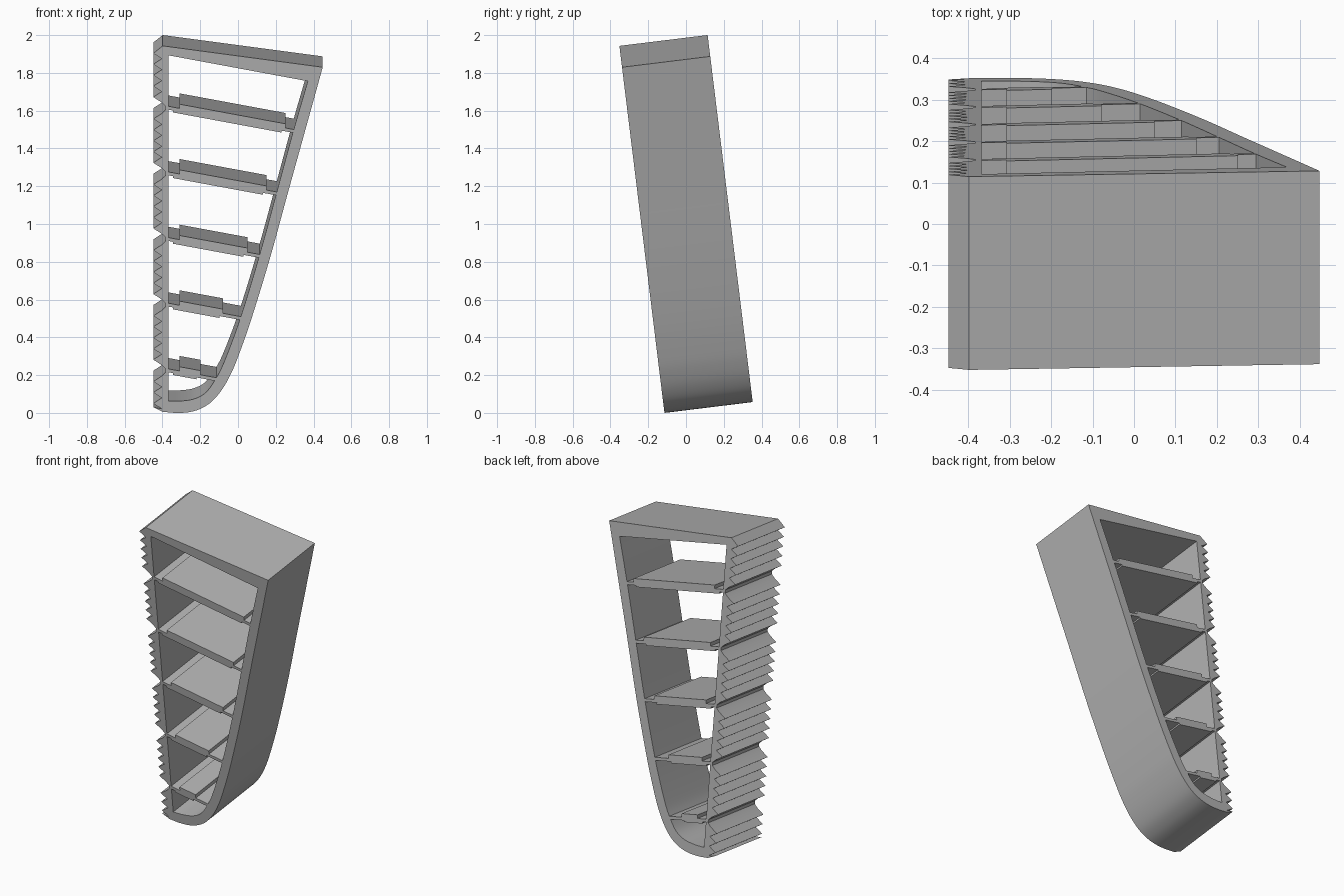
import bpy, bmesh, math
from mathutils import Vector

if "Cube" in bpy.data.objects:
    bpy.data.objects.remove(bpy.data.objects["Cube"], do_unlink=True)

TILT = math.radians(7)      # lean of the whole part
DEPTH = 0.4705              # extrusion length
LEFT = -0.37                # inner face of the toothed wall
SLOPE = 0.185               # fall of the ribs to the right
PITCH = 0.3475              # rib spacing
RIB_TOP = 1.634             # upper edge of the highest rib
RIB_ENDS = [0.25, 0.15, 0.048, -0.08, -0.2]


def smooth_path(pts, steps=6):
    """Catmull-Rom samples through the points."""
    p = [Vector(q) for q in pts]
    p = [2 * p[0] - p[1]] + p + [2 * p[-1] - p[-2]]
    out = []
    for a, b, c, d in zip(p, p[1:], p[2:], p[3:]):
        for i in range(steps):
            t = i / steps
            out.append(0.5 * (2 * b + (c - a) * t + (2 * a - 5 * b + 4 * c - d) * t ** 2
                              + (3 * b - a - 3 * c + d) * t ** 3))
    return [(v.x, v.y) for v in out] + [tuple(pts[-1])]


# Curved wall, outer and inner edge, from top to bottom
outer = smooth_path([(0.447, 1.83), (0.35, 1.48), (0.264, 1.17), (0.168, 0.82), (0.068, 0.493),
                     (0, 0.3), (-0.04, 0.205), (-0.085, 0.125), (-0.14, 0.06), (-0.2, 0.022),
                     (-0.26, 0.004), (-0.33, 0), (-0.4, 0.006)])
inner = smooth_path([(0.368, 1.756), (0.288, 1.48), (0.204, 1.17), (0.108, 0.82), (0.008, 0.493),
                     (-0.075, 0.27), (-0.12, 0.18), (-0.17, 0.11), (-0.23, 0.075), (-0.3, 0.063),
                     (LEFT, 0.062)])


def wall_x(z):
    """Inner edge of the curved wall at a height."""
    for (x0, z0), (x1, z1) in zip(inner, inner[1:]):
        if z0 >= z >= z1 and z0 > z1:
            return x0 + (x1 - x0) * (z0 - z) / (z0 - z1)
    return inner[0][0]


def rib_edge(k, start, end, hinge, middle):
    """Edge of rib k, left to right: thin hinge, thick middle, thin hinge."""
    def line(x, drop):
        return (x, RIB_TOP - k * PITCH - SLOPE * (x + 0.31) - drop)
    x = end
    for _ in range(20):
        x = wall_x(line(x, hinge)[1])
    return [line(LEFT, hinge), line(start, hinge), line(start, middle),
            line(end, middle), line(end, hinge), line(x, hinge)]


# Toothed edge, from bottom to top, with a notch at each rib
period = PITCH / 6
teeth = [(-0.45, 0.03)]
notch_low = RIB_TOP - 4 * PITCH - 0.02
for j in range(-3, 30):
    z = notch_low + j * period
    if j % 6 == 0:
        teeth += [(-0.405, z - period / 2), (-0.385, z - period / 6),
                  (-0.385, z + period / 6)]
    else:
        teeth += [(-0.405, z - period / 2), (-0.45, z)]
teeth += [(-0.4, 1.943)]

# Openings between the ribs
loops = [outer + teeth]
ceiling = [(LEFT, 1.893), inner[0]]
for k, end in enumerate(RIB_ENDS):
    floor = rib_edge(k, -0.31, end, 0.022, 0)
    wall = [p for p in inner if ceiling[-1][1] - 0.004 > p[1] > floor[-1][1] + 0.004]
    loops.append(ceiling + wall + floor[::-1])
    ceiling = rib_edge(k, -0.345, end - 0.02, 0.04, 0.05)
loops.append(ceiling + [p for p in inner if p[1] < ceiling[-1][1] - 0.004])

# Filled and extruded profile
curve = bpy.data.curves.new("ribbed_finger_profile", "CURVE")
curve.dimensions = "2D"
curve.fill_mode = "BOTH"
curve.extrude = DEPTH / 2
for pts in loops:
    s = curve.splines.new("POLY")
    s.points.add(len(pts) - 1)
    for sp, (x, z) in zip(s.points, pts):
        sp.co = (x, z / math.cos(TILT), 0, 1)
    s.use_cyclic_u = True
profile = bpy.data.objects.new("ribbed_finger_profile", curve)
bpy.context.collection.objects.link(profile)
bpy.context.view_layer.update()
mesh = bpy.data.meshes.new_from_object(profile.evaluated_get(bpy.context.evaluated_depsgraph_get()))
bpy.data.objects.remove(profile, do_unlink=True)

bm = bmesh.new()
bm.from_mesh(mesh)
bmesh.ops.remove_doubles(bm, verts=bm.verts, dist=0.0002)
bmesh.ops.recalc_face_normals(bm, faces=bm.faces)
bm.to_mesh(mesh)
bm.free()

finger = bpy.data.objects.new("ribbed_finger", mesh)
bpy.context.collection.objects.link(finger)
finger.rotation_euler.x = math.pi / 2 + TILT
finger.location = (0.0015, 0.1195, DEPTH / 2 * math.sin(TILT))

# Plain grey plastic
grey = bpy.data.materials.new("grey_plastic")
grey.use_nodes = True
colour = (0.45, 0.45, 0.45, 1)
grey.diffuse_color = colour
grey.node_tree.nodes["Principled BSDF"].inputs["Base Color"].default_value = colour
mesh.materials.clear()
mesh.materials.append(grey)

bpy.ops.object.select_all(action="DESELECT")
finger.select_set(True)
bpy.context.view_layer.objects.active = finger
bpy.ops.object.shade_smooth_by_angle(angle=math.radians(25))
